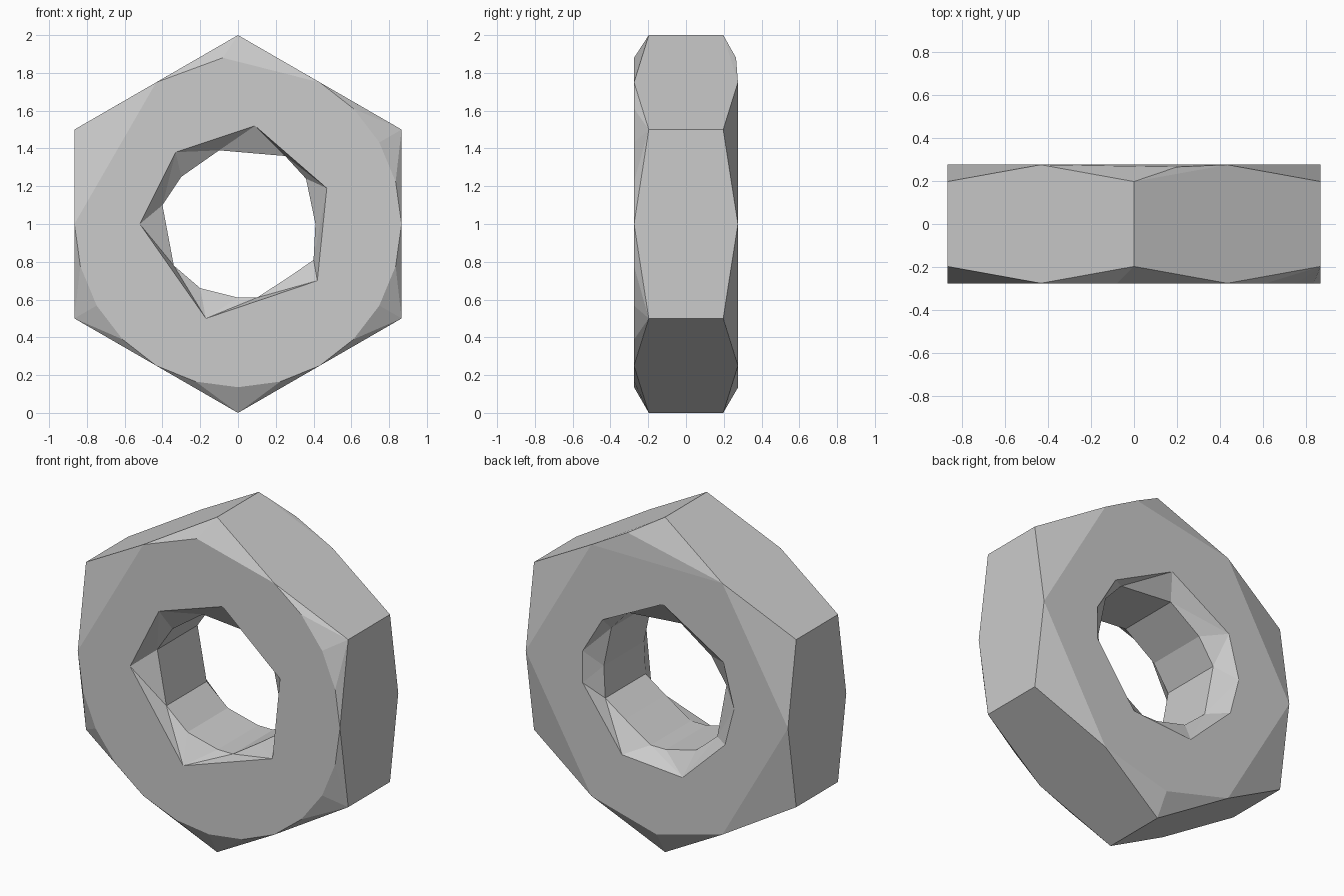
import bpy, bmesh
from math import sin, cos, pi, radians

if "Cube" in bpy.data.objects:
    bpy.data.objects.remove(bpy.data.objects["Cube"])

HALF = 0.275      # half thickness
SHOULDER = 0.197  # where corner chamfers start
SEAT = 0.19       # where the bore chamfers end
MID = 1.0         # height of the bore axis


def ring(points, y):
    return [(x, y, MID + z) for x, z in points]


def polar(r, degrees):
    return [(r * cos(radians(a)), r * sin(radians(a))) for a in degrees]


def hull(name, points):
    bm = bmesh.new()
    for p in points:
        bm.verts.new(p)
    res = bmesh.ops.convex_hull(bm, input=bm.verts[:])
    junk = {g for g in res["geom_interior"] + res["geom_unused"]
            if isinstance(g, bmesh.types.BMVert)}
    bmesh.ops.delete(bm, geom=list(junk), context='VERTS')
    bmesh.ops.dissolve_limit(bm, angle_limit=0.002, verts=bm.verts[:], edges=bm.edges[:])
    bmesh.ops.recalc_face_normals(bm, faces=bm.faces[:])
    me = bpy.data.meshes.new(name)
    bm.to_mesh(me)
    bm.free()
    ob = bpy.data.objects.new(name, me)
    bpy.context.collection.objects.link(ob)
    return ob


# Hexagonal body with chamfered corners
hexagon = polar(1.0, range(30, 390, 60))
mids = polar(0.866, range(0, 360, 60))
front = mids + [(-0.08, 0.88)] + polar(0.864, range(195, 360, 15)) + polar(0.864, (15, 30, 45))
back = mids + [(0.0, -0.866)]
nut = hull("hex_nut", ring(hexagon, -SHOULDER) + ring(hexagon, SHOULDER)
           + ring(front, -HALF) + ring(back, HALF) + ring([(0.2, 0.88)], 0.265))

# Bore and its flared mouths
bore = [(-0.4, 0.1), (-0.3, 0.25), (-0.1, 0.39), (0.25, 0.36), (0.36, 0.24), (0.41, 0.0),
        (0.4, -0.19), (0.27, -0.28), (0.1, -0.39), (0.0, -0.39), (-0.2, -0.34), (-0.34, -0.22)]
front_mouth = [(-0.52, 0.0), (-0.33, 0.38), (0.09, 0.52), (0.47, 0.19), (0.42, -0.3), (-0.17, -0.5)]
back_mouth = [(-0.04, 0.52), (-0.44, 0.28), (-0.51, 0.02), (-0.45, -0.21), (-0.17, -0.48),
              (0.23, -0.45), (0.49, -0.09), (0.49, 0.1), (0.36, 0.32)]
cutters = [hull("bore_cutter", ring(bore, -0.4) + ring(bore, 0.4))]
for name, mouth, s in (("front_mouth_cutter", front_mouth, -1), ("back_mouth_cutter", back_mouth, 1)):
    cutters.append(hull(name, ring(bore, s * SEAT) + ring(mouth, s * HALF) + ring(mouth, s * 0.35)))

bpy.context.view_layer.objects.active = nut
for c in cutters:
    c.hide_render = True
    mod = nut.modifiers.new(c.name, 'BOOLEAN')
    mod.operation = 'DIFFERENCE'
    mod.solver = 'EXACT'
    mod.object = c
    bpy.ops.object.modifier_apply(modifier=mod.name)
for c in cutters:
    bpy.data.objects.remove(c)
